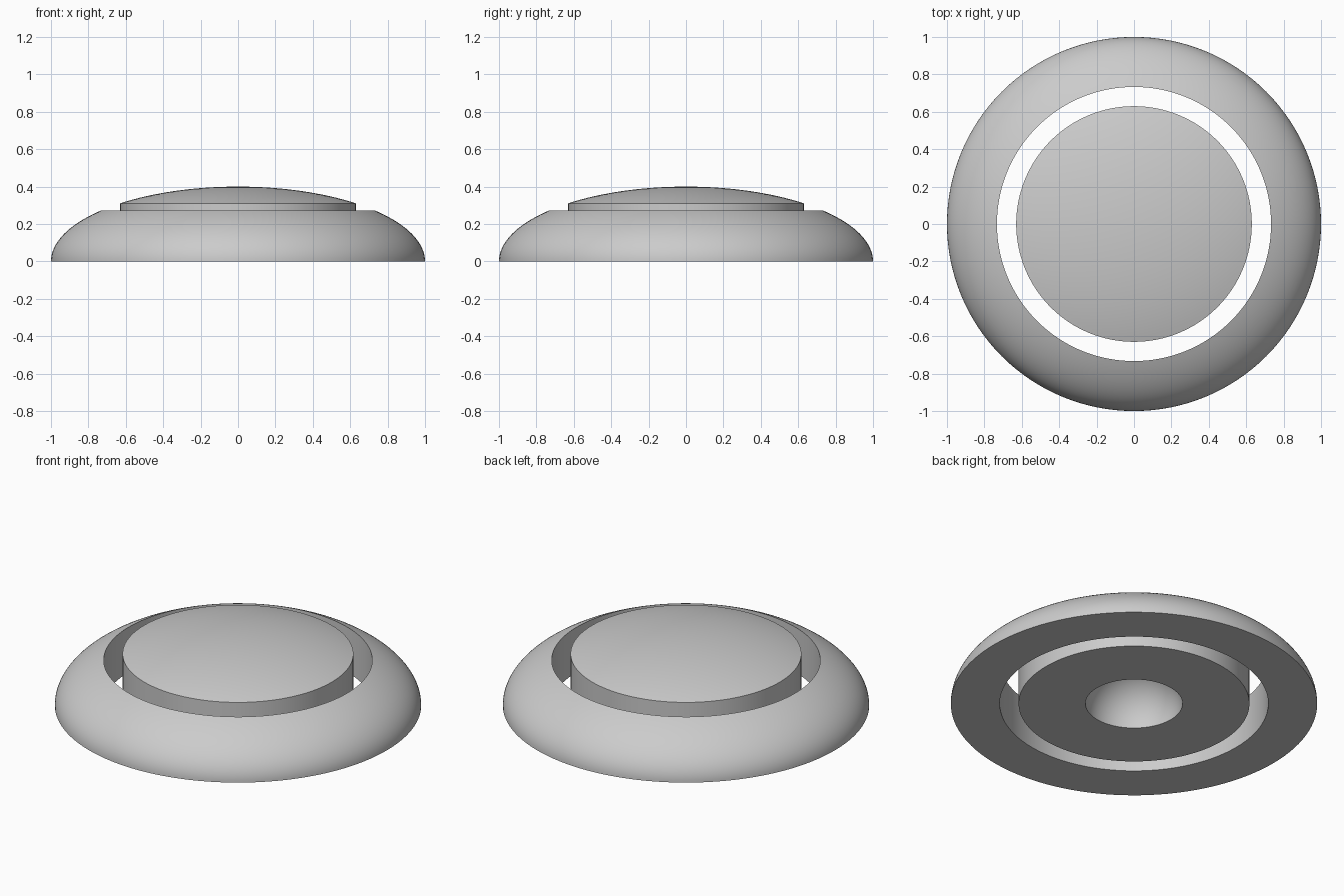
import bpy, bmesh, math

cube = bpy.data.objects.get("Cube")
if cube:
    bpy.data.objects.remove(cube, do_unlink=True)

HEIGHT = 0.4          # dome height over a unit base radius
RING_INNER = 0.733
DISC_RADIUS = 0.63
DIMPLE = 0.265
SEGMENTS = 128

grey = bpy.data.materials.new("light grey")
grey.use_nodes = True
colour = (0.6, 0.6, 0.6, 1.0)
grey.diffuse_color = colour
grey.node_tree.nodes["Principled BSDF"].inputs["Base Color"].default_value = colour


def dome_arc(r_from, r_to, steps):
    """Points on the elliptical dome between two radii."""
    a, b = math.acos(r_from), math.acos(r_to)
    angles = [a + (b - a) * i / steps for i in range(steps + 1)]
    return [(math.cos(t), HEIGHT * math.sin(t)) for t in angles]


def lathe(name, profile, closed):
    """Spin a radius/height profile around the z axis."""
    bm = bmesh.new()
    verts = [bm.verts.new((r, 0, z)) for r, z in profile]
    edges = [bm.edges.new(pair) for pair in zip(verts, verts[1:])]
    if closed:
        edges.append(bm.edges.new((verts[-1], verts[0])))
    bmesh.ops.spin(bm, geom=verts + edges, cent=(0, 0, 0), axis=(0, 0, 1),
                   angle=math.tau, steps=SEGMENTS, use_merge=False)
    bmesh.ops.remove_doubles(bm, verts=bm.verts, dist=0.0001)
    bmesh.ops.recalc_face_normals(bm, faces=bm.faces)
    mesh = bpy.data.meshes.new(name)
    bm.to_mesh(mesh)
    bm.free()
    mesh.materials.append(grey)
    obj = bpy.data.objects.new(name, mesh)
    bpy.context.collection.objects.link(obj)
    bpy.ops.object.select_all(action='DESELECT')
    obj.select_set(True)
    bpy.context.view_layer.objects.active = obj
    bpy.ops.object.shade_smooth_by_angle(angle=math.radians(30))
    return obj


# Outer ring: domed outside, flat base, straight inner wall
lathe("outer_ring", dome_arc(1.0, RING_INNER, 20) + [(RING_INNER, 0)], True)

# Centre disc: domed top, straight wall, round hollow in the base
hollow = [(DIMPLE * math.cos(t), DIMPLE * math.sin(t))
          for t in (math.pi / 2 * i / 16 for i in range(17))]
lathe("centre_disc",
      dome_arc(0.0, DISC_RADIUS, 16) + [(DISC_RADIUS, 0)] + hollow, False)
